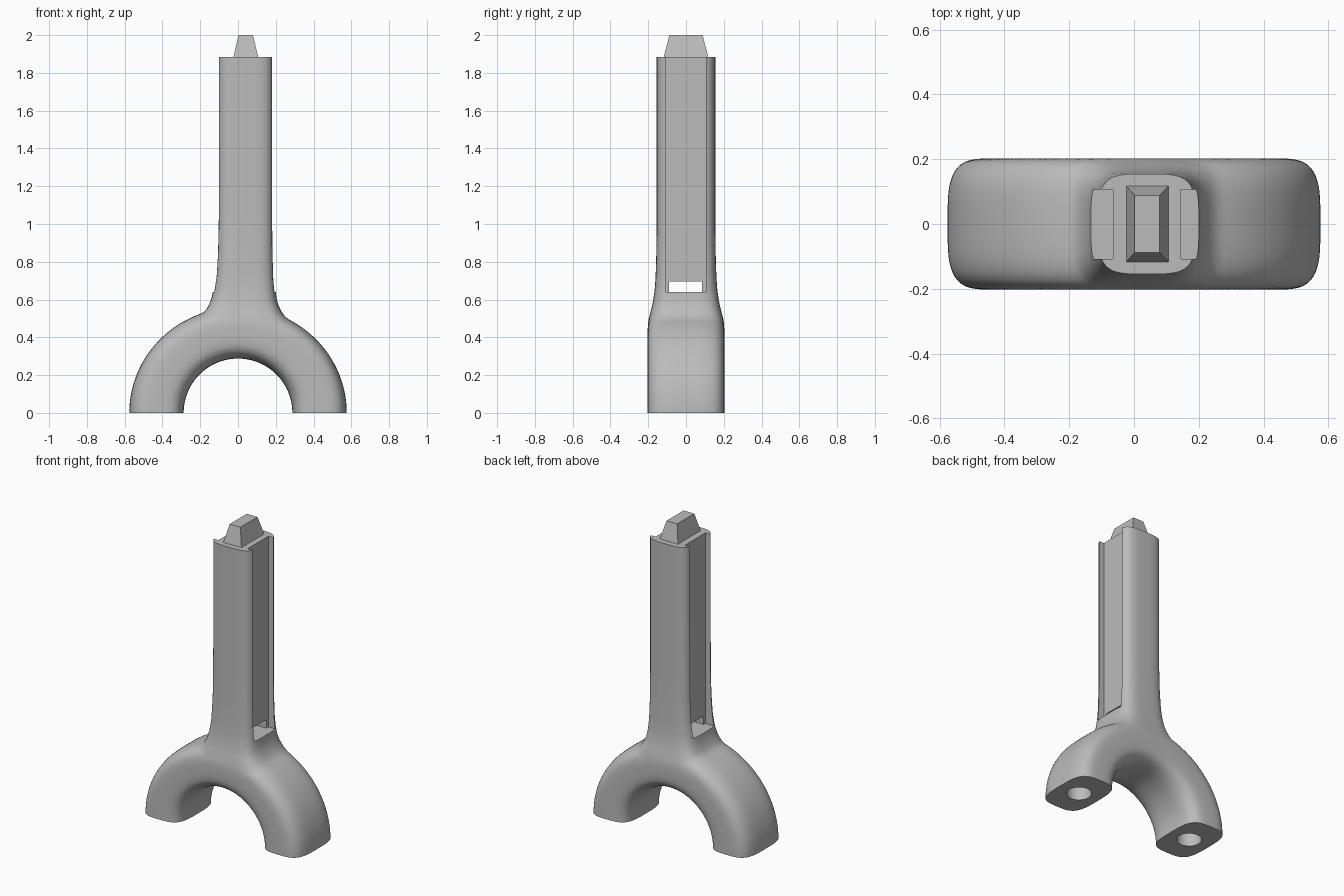
import bpy, bmesh, math
from mathutils import Vector

cube = bpy.data.objects.get("Cube")
if cube:
    bpy.data.objects.remove(cube, do_unlink=True)

grey = bpy.data.materials.new("plain_grey")
grey.use_nodes = True
grey.diffuse_color = (0.5, 0.5, 0.5, 1)
grey.node_tree.nodes["Principled BSDF"].inputs["Base Color"].default_value = (0.5, 0.5, 0.5, 1)


def loft(name, rings):
    """Skin a row of equal-sized rings and cap both ends."""
    bm = bmesh.new()
    loops = [[bm.verts.new(p) for p in ring] for ring in rings]
    n = len(loops[0])
    for a, b in zip(loops, loops[1:]):
        for i in range(n):
            j = (i + 1) % n
            bm.faces.new((a[i], a[j], b[j], b[i]))
    bm.faces.new(loops[0])
    bm.faces.new(loops[-1])
    bmesh.ops.recalc_face_normals(bm, faces=bm.faces)
    mesh = bpy.data.meshes.new(name)
    bm.to_mesh(mesh)
    bm.free()
    mesh.materials.append(grey)
    ob = bpy.data.objects.new(name, mesh)
    bpy.context.collection.objects.link(ob)
    return ob


def rounded(a, b, power, n=64):
    """Rounded-rectangle outline with half sizes a and b."""
    pts = []
    for i in range(n):
        t = math.tau * i / n
        c, s = math.cos(t), math.sin(t)
        pts.append((math.copysign(abs(c) ** (2 / power), c) * a,
                    math.copysign(abs(s) ** (2 / power), s) * b))
    return pts


def box(name, x, y, z):
    return loft(name, [[(x[0], y[0], h), (x[1], y[0], h), (x[1], y[1], h), (x[0], y[1], h)] for h in z])


def apply(ob, kind, **settings):
    mod = ob.modifiers.new(kind.title(), kind)
    for key, value in settings.items():
        setattr(mod, key, value)
    bpy.context.view_layer.objects.active = ob
    bpy.ops.object.modifier_apply(modifier=mod.name)


def combine(ob, other, operation):
    apply(ob, 'BOOLEAN', object=other, operation=operation, solver='EXACT')
    bpy.data.objects.remove(other, do_unlink=True)


# Forked arch, with the legs running a little below the floor
section = rounded(0.144, 0.203, 3.7)
rings = [[(0.432 + u, v, -0.08) for u, v in section]]
steps = 48
for k in range(steps + 1):
    t = math.pi * k / steps
    rings.append([((0.432 + u) * math.cos(t),
                   v, (0.432 + u) * math.sin(t) * (1 - 0.1 * (u + 0.144))) for u, v in section])
rings.append([(-0.432 - u, v, -0.08) for u, v in section])
body = loft("forked_handle", rings)

# Stem that flares into the arch: height, left edge, right edge, half depth
flare = [(0.42, -0.27, 0.31, 0.2), (0.48, -0.23, 0.28, 0.199), (0.52, -0.185, 0.24, 0.192),
         (0.56, -0.16, 0.217, 0.181), (0.6, -0.142, 0.205, 0.173), (0.65, -0.131, 0.199, 0.166),
         (0.72, -0.121, 0.194, 0.161), (0.85, -0.114, 0.191, 0.157), (1.0, -0.111, 0.19, 0.155),
         (1.4, -0.11, 0.19, 0.155), (1.95, -0.11, 0.19, 0.155)]
stem = loft("stem", [[((x0 + x1) / 2 + u, v, z) for u, v in rounded((x1 - x0) / 2, d, 4.2)]
                     for z, x0, x1, d in flare])
combine(body, stem, 'UNION')

# Blend the joint into one soft surface, then trim both ends flat
apply(body, 'REMESH', mode='VOXEL', voxel_size=0.013)
apply(body, 'SMOOTH', factor=0.5, iterations=10)
combine(body, box("floor_cutter", (-1, 1), (-1, 1), (-1, 0)), 'DIFFERENCE')
combine(body, box("top_cutter", (-1, 1), (-1, 1), (1.885, 3)), 'DIFFERENCE')

# Long side channels and the window that joins them
combine(body, box("left_channel", (0.145, 0.5), (-0.108, 0.106), (0.64, 2.1)), 'DIFFERENCE')
combine(body, box("right_channel", (-0.5, -0.065), (-0.108, 0.106), (0.64, 2.1)), 'DIFFERENCE')
combine(body, box("window_cutter", (-0.1, 0.2), (-0.09, 0.085), (0.64, 0.695)), 'DIFFERENCE')

# Round sockets in the feet
for side in (-1, 1):
    hole = [[(side * 0.43 + u, v, z) for u, v in rounded(0.075, 0.075, 2, 40)] for z in (-0.1, 0.2)]
    combine(body, loft("socket_cutter", hole), 'DIFFERENCE')

bpy.ops.object.select_all(action='DESELECT')
body.select_set(True)
bpy.context.view_layer.objects.active = body
bpy.ops.object.shade_smooth_by_angle(angle=math.radians(32))

# Tapered peg on top
peg = [[(x0, -d, z), (x1, -d, z), (x1, d, z), (x0, d, z)]
       for z, x0, x1, d in ((1.88, -0.025, 0.108, 0.119), (2.0, 0.002, 0.079, 0.088))]
loft("top_peg", peg)
